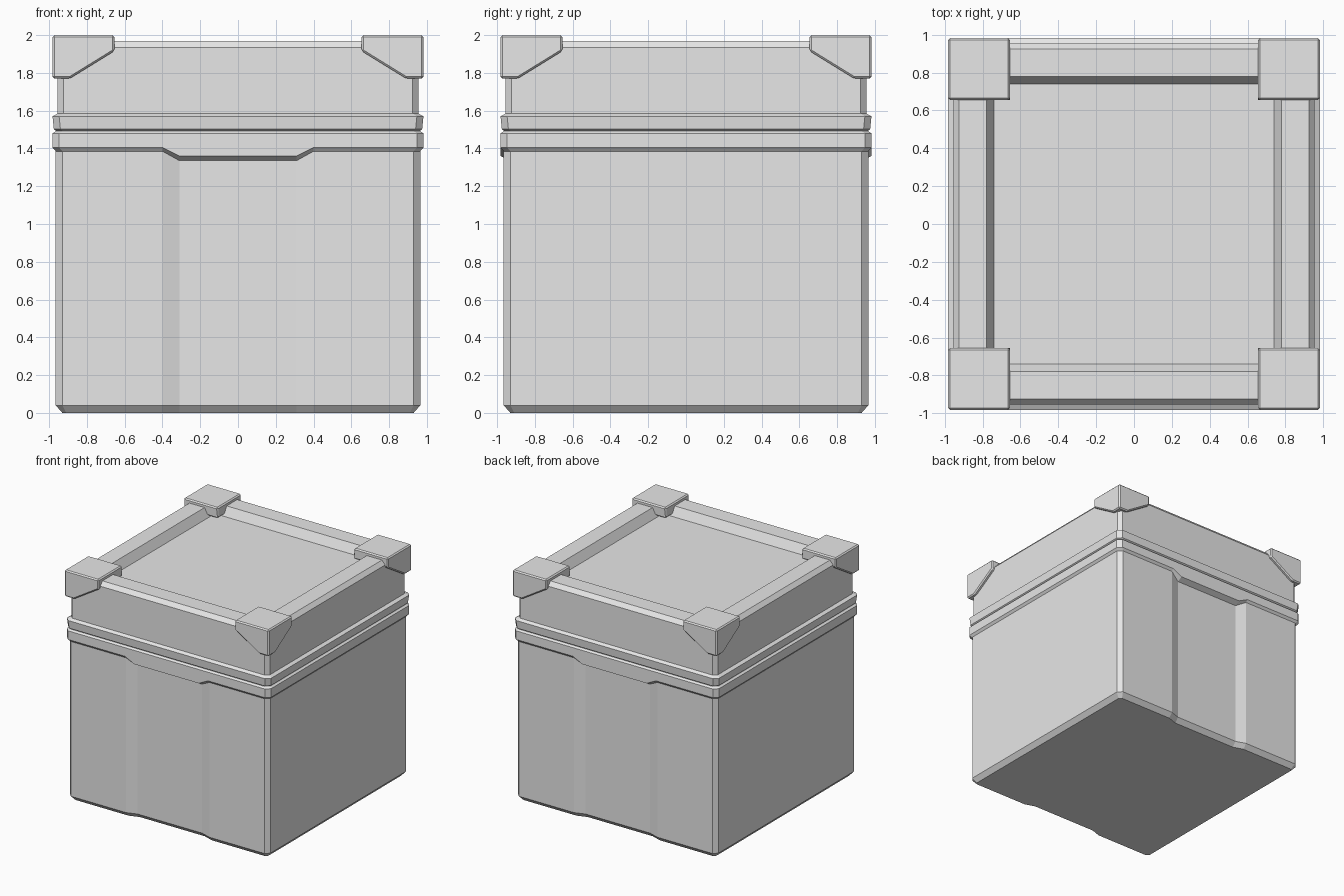
import bpy
import bmesh
from mathutils import Vector

cube = bpy.data.objects.get("Cube")
if cube:
    bpy.data.objects.remove(cube, do_unlink=True)

grey = bpy.data.materials.new("light_grey")
grey.use_nodes = True
grey.diffuse_color = (0.8, 0.8, 0.8, 1)
grey.node_tree.nodes["Principled BSDF"].inputs["Base Color"].default_value = grey.diffuse_color

PANEL_OUT, PANEL_IN = 0.4, 0.31  # half widths of the recessed panel


def finish(name, bm):
    bmesh.ops.recalc_face_normals(bm, faces=bm.faces)
    mesh = bpy.data.meshes.new(name)
    bm.to_mesh(mesh)
    bm.free()
    mesh.materials.append(grey)
    obj = bpy.data.objects.new(name, mesh)
    bpy.context.collection.objects.link(obj)
    return obj


def outline(half, cut, recess=None):
    """Square with cut corners; optional recessed panel front and back."""
    k = half - cut
    front = [(-k, -half)]
    if recess is not None:
        front += [(-PANEL_OUT, -half), (-PANEL_IN, recess - half),
                  (PANEL_IN, recess - half), (PANEL_OUT, -half)]
    pts = front + [(k, -half), (half, -k), (half, k)]
    return pts + [(-x, -y) for x, y in pts]


def loft(name, rings):
    """Join rings of (half, corner cut, z, recess, tab drop) from bottom to top."""
    bm = bmesh.new()
    loops = []
    for half, cut, z, recess, drop in rings:
        loops.append([bm.verts.new((x, y, z - (drop if abs(x) < 0.35 else 0)))
                      for x, y in outline(half, cut, recess)])
    for low, high in zip(loops, loops[1:]):
        n = len(low)
        for i in range(n):
            j = (i + 1) % n
            bm.faces.new((low[i], low[j], high[j], high[i]))
    bm.faces.new(loops[0][::-1])
    bm.faces.new(loops[-1])
    bmesh.ops.remove_doubles(bm, verts=bm.verts, dist=0.0005)
    return finish(name, bm)


# Body with recessed panels and a rim that dips into a tab over each panel
loft("container_body", [
    (0.93, 0.02, 0.0, 0.03, 0),
    (0.965, 0.035, 0.04, 0.03, 0),
    (0.965, 0.035, 1.385, 0.03, 0.05),
    (0.982, 0.035, 1.405, 0, 0.045),
    (0.982, 0.035, 1.48, 0, 0),
    (0.965, 0.035, 1.492, 0, 0),
])

# Lid with a flared lip, raised border and sunken top
loft("lid", [(h, c, z, None, 0) for h, c, z in (
    (0.962, 0.035, 1.492),
    (0.975, 0.035, 1.502),
    (0.982, 0.035, 1.57),
    (0.955, 0.03, 1.585),
    (0.955, 0.03, 1.935),
    (0.925, 0.02, 1.97),
    (0.78, 0, 1.97),
    (0.74, 0, 1.895),
)])

# Corner block: a box with two sloping cuts underneath, mirrored to all corners
bm = bmesh.new()
bmesh.ops.create_cube(bm, size=1)
size, centre = Vector((0.327, 0.327, 0.23)), Vector((0.8185, 0.8185, 1.885))
for v in bm.verts:
    v.co = Vector(a * b for a, b in zip(v.co, size)) + centre
for axis in range(2):
    start = Vector((0, 0, 1.915))
    start[axis] = 0.655
    normal = Vector((0, 0, -0.235))
    normal[axis] = -0.145
    cut = bmesh.ops.bisect_plane(bm, geom=bm.verts[:] + bm.edges[:] + bm.faces[:],
                                 plane_co=start, plane_no=normal, clear_outer=True)
    edges = [e for e in cut["geom_cut"] if isinstance(e, bmesh.types.BMEdge)]
    bmesh.ops.holes_fill(bm, edges=edges)
blocks = finish("corner_blocks", bm)
bevel = blocks.modifiers.new("edge_bevel", 'BEVEL')
bevel.width = 0.01
bevel.segments = 1
mirror = blocks.modifiers.new("four_corners", 'MIRROR')
mirror.use_axis = (True, True, False)
